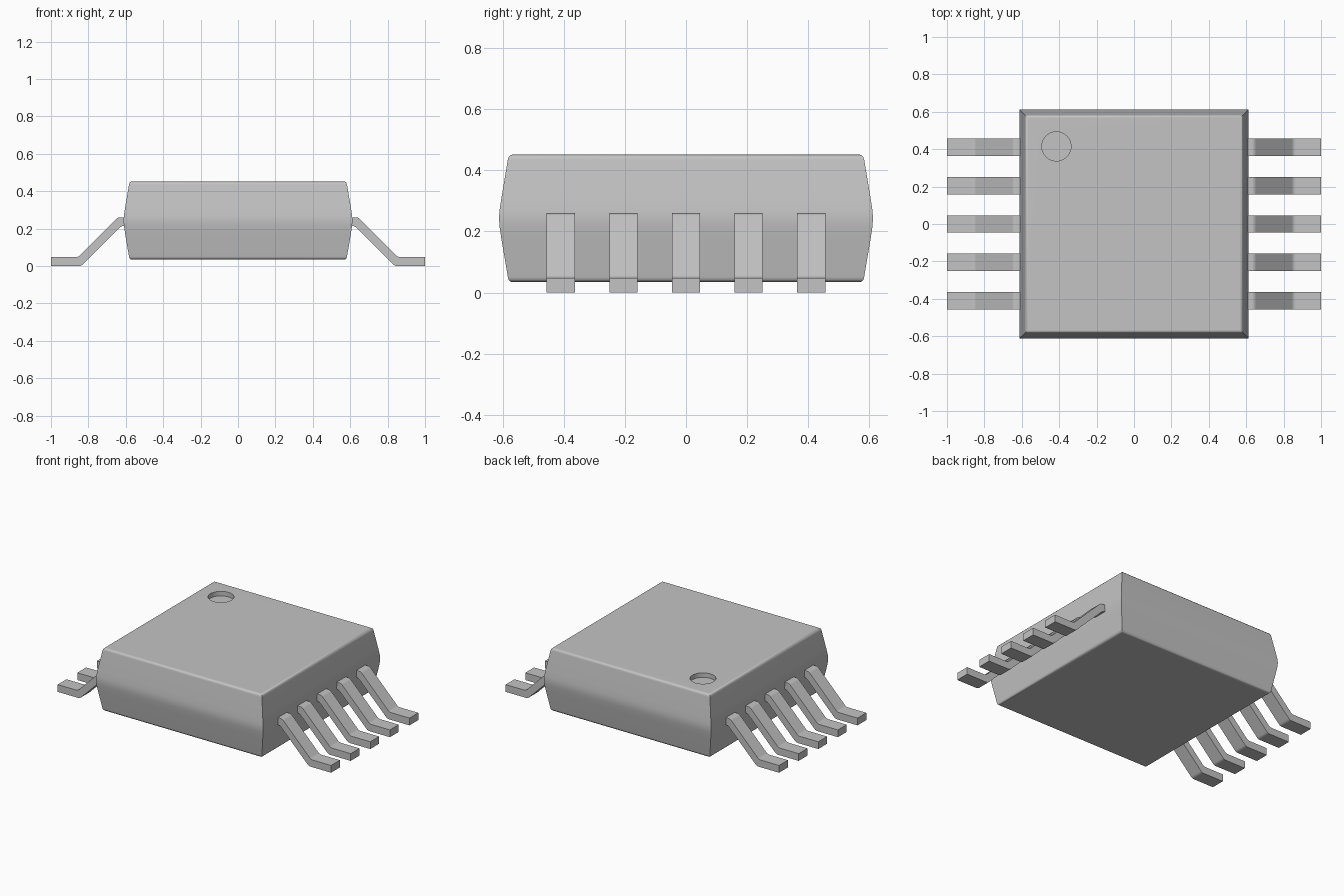
import bpy, bmesh, math

cube = bpy.data.objects.get("Cube")
if cube:
    bpy.data.objects.remove(cube, do_unlink=True)

# One grey for every part
grey = bpy.data.materials.new("plain_grey")
grey.use_nodes = True
colour = (0.55, 0.55, 0.55, 1)
grey.diffuse_color = colour
grey.node_tree.nodes["Principled BSDF"].inputs["Base Color"].default_value = colour


def finish(name, bm):
    """Turn a bmesh into a smooth-shaded object with sharp corners."""
    bmesh.ops.recalc_face_normals(bm, faces=bm.faces)
    mesh = bpy.data.meshes.new(name)
    bm.to_mesh(mesh)
    bm.free()
    mesh.materials.append(grey)
    obj = bpy.data.objects.new(name, mesh)
    bpy.context.collection.objects.link(obj)
    bpy.ops.object.select_all(action='DESELECT')
    obj.select_set(True)
    bpy.context.view_layer.objects.active = obj
    bpy.ops.object.shade_smooth_by_angle(angle=math.radians(35))
    weighted = obj.modifiers.new("flat_face_normals", 'WEIGHTED_NORMAL')
    weighted.keep_sharp = True
    return obj


def bridge(bm, low, high):
    """Join two vertex loops with quads."""
    n = len(low)
    for i in range(n):
        j = (i + 1) % n
        bm.faces.new((low[i], low[j], high[j], high[i]))


def loop_edges(bm, verts):
    edges = []
    for i, v in enumerate(verts):
        w = verts[(i + 1) % len(verts)]
        edges.append(bm.edges.get((v, w)) or bm.edges.new((v, w)))
    return edges


def build_body():
    # Half width and height above the mid plane, from belt to rounded top rim
    mid = 0.243
    upper = [(0.612, 0), (0.610, 0.027), (0.604, 0.067), (0.583, 0.192),
             (0.580, 0.201), (0.574, 0.207), (0.566, 0.209)]
    profile = [(w, mid - h) for w, h in reversed(upper[1:])]
    profile += [(w, mid + h) for w, h in upper]
    bm = bmesh.new()
    rings = []
    for w, z in profile:
        rings.append([bm.verts.new((sx * w, sy * w, z))
                      for sx, sy in ((-1, -1), (1, -1), (1, 1), (-1, 1))])
    for low, high in zip(rings, rings[1:]):
        bridge(bm, low, high)
    bm.faces.new(rings[0])

    # Round recess marking the first pin
    top = profile[-1][1]
    sides, radius, depth = 40, 0.078, 0.03

    def circle(z):
        return [bm.verts.new((-0.415 + radius * math.cos(math.tau * i / sides),
                              0.415 + radius * math.sin(math.tau * i / sides), z))
                for i in range(sides)]

    rim, floor = circle(top), circle(top - depth)
    bmesh.ops.triangle_fill(bm, use_beauty=True,
                            edges=loop_edges(bm, rings[-1]) + loop_edges(bm, rim))
    bridge(bm, floor, rim)
    bm.faces.new(floor)
    finish("body", bm)


def build_lead(name, side, y):
    # Gull-wing outline in x and z, extruded across y
    outline = [(0.58, 0.26), (0.643, 0.26), (0.853, 0.048), (1.0, 0.048),
               (1.0, 0.0), (0.838, 0.0), (0.624, 0.214), (0.58, 0.214)]
    bends = (1, 2, 5, 6)
    half = 0.046
    bm = bmesh.new()
    near = [bm.verts.new((side * x, y - half, z)) for x, z in outline]
    far = [bm.verts.new((side * x, y + half, z)) for x, z in outline]
    bridge(bm, near, far)
    bm.faces.new(near)
    bm.faces.new(far)
    edges = [bm.edges.get((near[i], far[i])) for i in bends]
    bmesh.ops.bevel(bm, geom=edges, offset=0.012, segments=3,
                    profile=0.5, affect='EDGES')
    finish(name, bm)


build_body()
for label, side in (("left", 1), ("right", -1)):
    for k in range(5):
        build_lead(f"{label}_lead_{k + 1}", side, (k - 2) * 0.205)
